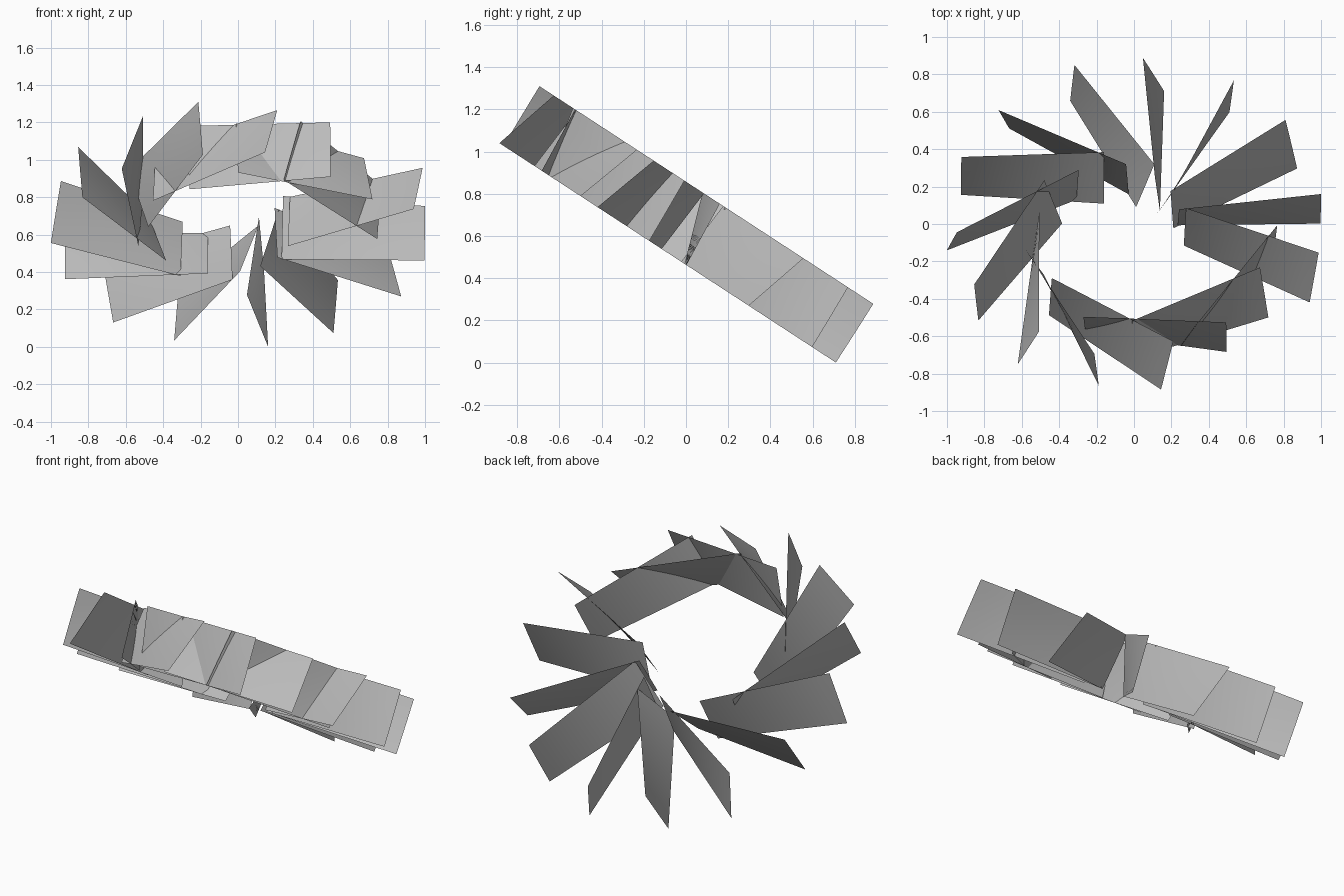
import bpy
import bmesh
from math import radians, cos, sin
from mathutils import Matrix, Vector

cube = bpy.data.objects.get("Cube")
if cube:
    bpy.data.objects.remove(cube, do_unlink=True)

COUNT = 16
RADIUS = 0.64        # ring radius through the blade middles
LENGTH = 0.764
HEIGHT = 0.33
LEAN = 0.07          # sideways shift from bottom edge to top edge
TWIST = radians(6.5)  # turn from bottom edge to top edge
STEP = radians(360 / COUNT)
TURN = STEP + radians(100 / 15)

grey = bpy.data.materials.new("plain_grey")
grey.use_nodes = True
colour = (0.5, 0.5, 0.5, 1)
grey.diffuse_color = colour
grey.node_tree.nodes["Principled BSDF"].inputs["Base Color"].default_value = colour

# The whole ring is tilted down toward the back
ring = Matrix.Translation((0, 0, 0.66)) @ Matrix.Rotation(radians(-33.1), 4, "X")
ring = ring @ Matrix.Translation((-0.01, -0.055, 0))


def add_blade(index):
    """One thin twisted blade, leaning alternately to either side."""
    bm = bmesh.new()
    bmesh.ops.create_grid(bm, x_segments=12, y_segments=6, size=0.5)
    side = 1 if index % 2 == 0 else -1
    for v in bm.verts:
        along, up = v.co.x * LENGTH, v.co.y
        angle = TWIST * up
        v.co = Vector((along * cos(angle),
                       along * sin(angle) + side * LEAN * up,
                       up * HEIGHT))
    place = radians(-11.25) + STEP * index
    heading = radians(-25.1) + TURN * index
    local = Matrix.Translation((RADIUS * cos(place), RADIUS * sin(place), 0))
    bm.transform(ring @ local @ Matrix.Rotation(heading, 4, "Z"))
    mesh = bpy.data.meshes.new(f"blade_{index + 1}")
    bm.to_mesh(mesh)
    bm.free()
    mesh.materials.append(grey)
    mesh.shade_smooth()
    blade = bpy.data.objects.new(f"blade_{index + 1}", mesh)
    bpy.context.collection.objects.link(blade)


for i in range(COUNT):
    add_blade(i)
